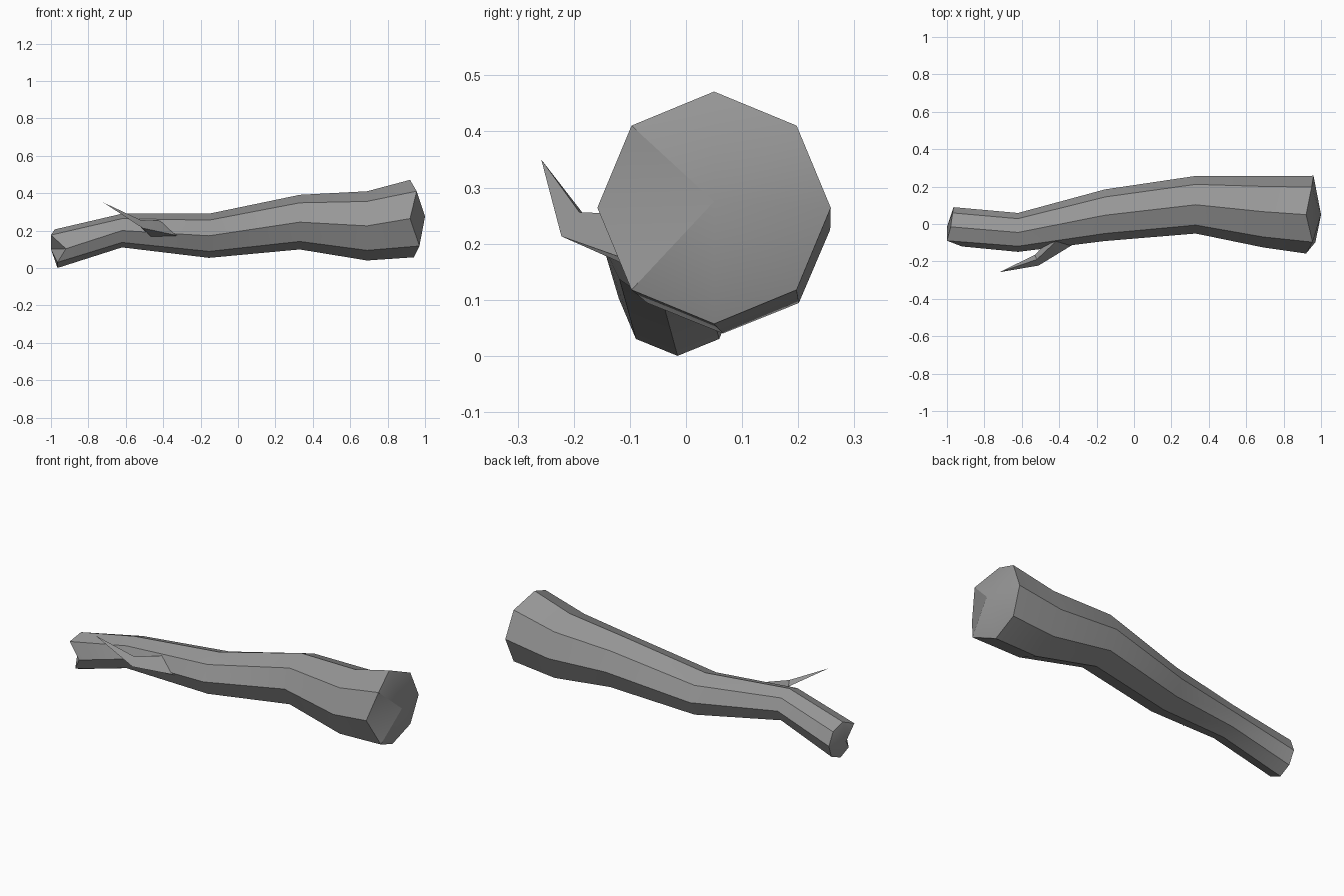
import bpy, bmesh, math

cube = bpy.data.objects.get("Cube")
if cube:
    bpy.data.objects.remove(cube, do_unlink=True)

GREY = (0.31, 0.31, 0.31, 1)
bark = bpy.data.materials.new("grey_bark")
bark.use_nodes = True
bark.diffuse_color = GREY
bark.node_tree.nodes["Principled BSDF"].inputs["Base Color"].default_value = GREY


def loft(name, rings, start, end):
    """Skin a list of vertex rings and close both ends to a point."""
    bm = bmesh.new()
    loops = [[bm.verts.new(p) for p in ring] for ring in rings]
    n = len(loops[0])
    for a, b in zip(loops, loops[1:]):
        for i in range(n):
            j = (i + 1) % n
            bm.faces.new((a[i], a[j], b[j], b[i]))
    for loop, tip in ((loops[0], start), (loops[-1], end)):
        apex = bm.verts.new(tip)
        for i in range(n):
            bm.faces.new((loop[i], loop[(i + 1) % n], apex))
    bmesh.ops.recalc_face_normals(bm, faces=bm.faces)
    mesh = bpy.data.meshes.new(name)
    bm.to_mesh(mesh)
    bm.free()
    mesh.materials.append(bark)
    obj = bpy.data.objects.new(name, mesh)
    bpy.context.collection.objects.link(obj)
    bpy.ops.object.select_all(action="DESELECT")
    obj.select_set(True)
    bpy.context.view_layer.objects.active = obj
    bpy.ops.object.shade_smooth_by_angle(angle=math.radians(30))
    return obj


def octagon(x, y, z, ry, rz, jag=(0,) * 8):
    """Eight-sided ring, starting at the top and turning towards the back."""
    return [(x + jag[k], y + ry * math.sin(k * math.pi / 4),
             z + rz * math.cos(k * math.pi / 4)) for k in range(8)]


# Trunk: bent, tapering log with ragged end rings
thin_jag = (-0.02, -0.01, -0.005, 0, -0.005, -0.005, 0.04, -0.04)
thick_jag = (-0.02, 0.01, 0.02, 0.01, 0, 0.03, -0.02, 0.015)
trunk = [
    octagon(-0.96, -0.015, 0.103, 0.105, 0.103, thin_jag),
    octagon(-0.62, -0.045, 0.2, 0.104, 0.09),
    octagon(-0.155, 0.047, 0.172, 0.138, 0.118),
    octagon(0.33, 0.103, 0.245, 0.154, 0.146),
    octagon(0.69, 0.066, 0.225, 0.191, 0.185),
    octagon(0.94, 0.05, 0.264, 0.208, 0.207, thick_jag),
]
loft("trunk", trunk, (-1, -0.015, 0.1), (1, 0.05, 0.275))

# Side twig: three-sided spike growing out of the trunk
twig = [
    [(-0.31, -0.1, 0.17), (-0.36, -0.04, 0.25), (-0.45, -0.08, 0.15)],
    [(-0.51, -0.222, 0.213), (-0.52, -0.19, 0.256), (-0.53, -0.165, 0.23)],
]
loft("side_twig", twig, (-0.35, -0.03, 0.18), (-0.72, -0.258, 0.35))
